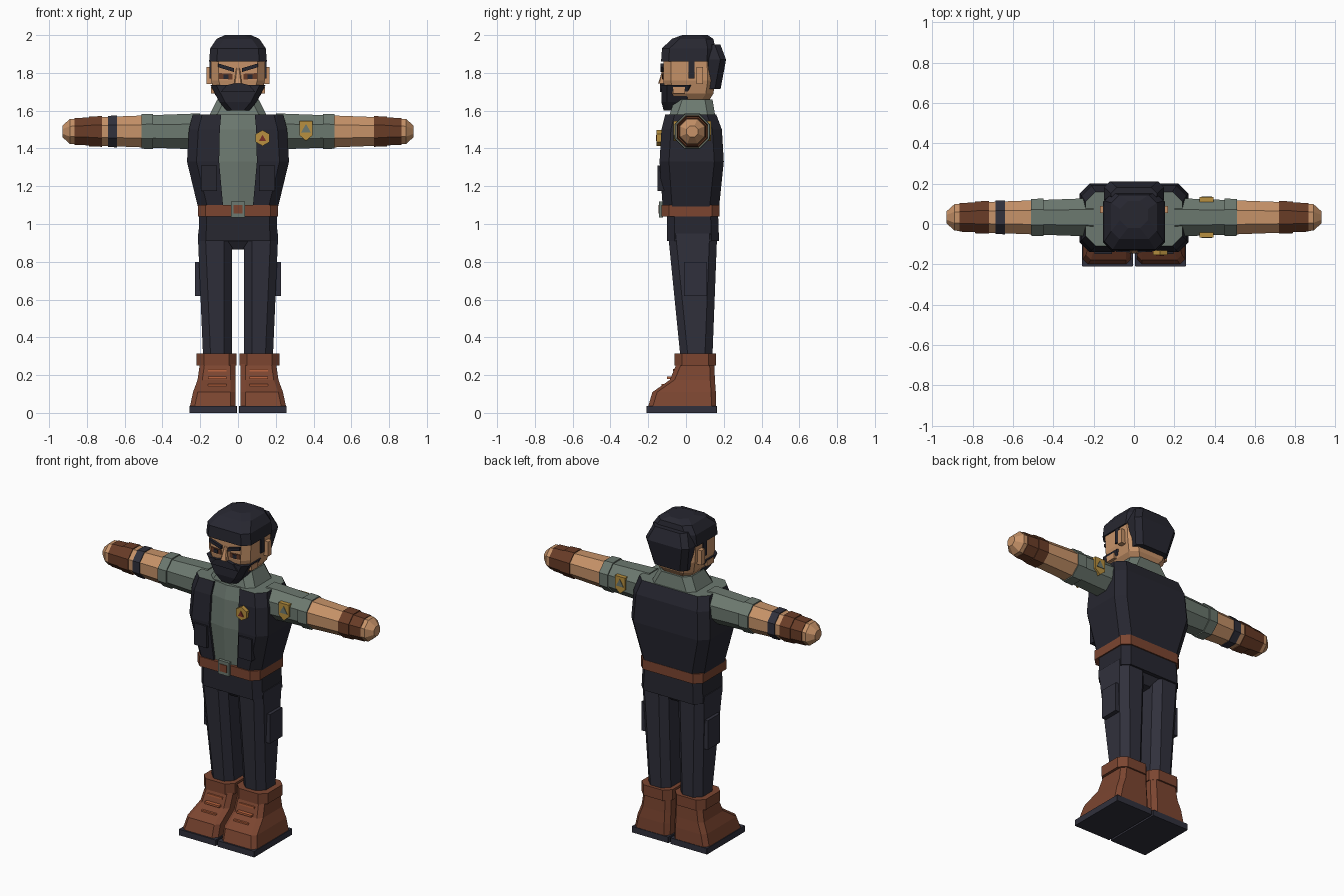
import bpy, bmesh, math

if "Cube" in bpy.data.objects:
    bpy.data.objects.remove(bpy.data.objects["Cube"])


def material(name, red, green, blue):
    mat = bpy.data.materials.new(name)
    mat.use_nodes = True
    mat.diffuse_color = (red, green, blue, 1)
    mat.node_tree.nodes["Principled BSDF"].inputs["Base Color"].default_value = mat.diffuse_color
    return mat


charcoal = material("charcoal", .02, .02, .03)
navy = material("dark navy", .03, .03, .045)
green = material("grey green", .15, .19, .16)
skin = material("skin", .57, .29, .14)
leather = material("boot leather", .2, .06, .03)
dark_leather = material("dark leather", .14, .045, .02)
gold = material("gold", .48, .28, .05)
orange = material("lace orange", .5, .13, .05)
badge_red = material("badge red", .2, .03, .02)


def loft(name, rings, *materials, rule=None):
    """Skin equal closed rings, cap both ends and colour faces by an optional rule."""
    bm = bmesh.new()
    loops = [[bm.verts.new(point) for point in ring] for ring in rings]
    for low, high in zip(loops, loops[1:]):
        for i in range(len(low)):
            bm.faces.new((low[i - 1], low[i], high[i], high[i - 1]))
    bm.faces.new(loops[0])
    bm.faces.new(loops[-1])
    bmesh.ops.recalc_face_normals(bm, faces=bm.faces)
    if rule:
        for face in bm.faces:
            face.material_index = rule(face.calc_center_median(), face.normal)
    mesh = bpy.data.meshes.new(name)
    bm.to_mesh(mesh)
    bm.free()
    for mat in materials:
        mesh.materials.append(mat)
    bpy.context.scene.collection.objects.link(bpy.data.objects.new(name, mesh))


def mirrored(half, centre=0):
    """Close a half outline by reflecting it across a centre line."""
    right = [(centre + x, v) for x, v in half]
    left = [(centre - x, v) for x, v in reversed(half) if x > 0]
    return right + left


def stack(name, mat, *levels, cut=.04, inner=None, side=1):
    """Loft cut-corner rectangles; each level is height, half width, front and back.
    A given inner edge places the piece beside the centre line."""
    rings = []
    for z, half_width, front, back in levels:
        half = [(half_width - cut, front), (half_width, front + cut),
                (half_width, back - cut), (half_width - cut, back)]
        centre = 0 if inner is None else side * (inner + half_width)
        rings.append([(x, y, z) for x, y in mirrored(half, centre)])
    loft(name, rings, mat)


def plate(name, mat, outline, front, back):
    """Flat outline in x and z with thickness along y."""
    loft(name, [[(x, y, z) for x, z in outline] for y in (front, back)], mat)


def bar(name, mat, side, inner, outer, z, height, front, depth, rise=0):
    """Block between two distances from the centre line, optionally slanted up outwards."""
    outline = [(inner, z), (outer, z + rise), (outer, z + rise + height), (inner, z + height)]
    plate(name, mat, [(side * x, v) for x, v in outline], front, front + depth)


def polygon(sides, x, z, radius):
    turns = [math.tau * i / sides for i in range(sides)]
    return [(x + radius * math.sin(t), z + radius * math.cos(t)) for t in turns]


ARM_Y, ARM_Z = .033, 1.49


def arm_radius(x):
    return .103 - .037 * x


def tube(name, mat, side, start, end, swell=0, end_radius=None):
    """Eight-sided arm piece that follows the taper of the arm."""
    rings = []
    for x, radius in ((start, arm_radius(start) + swell),
                      (end, end_radius or arm_radius(end) + swell)):
        corner = radius / math.cos(math.pi / 8)
        turns = [math.tau * (i + .5) / 8 for i in range(8)]
        rings.append([(side * x, ARM_Y + corner * math.cos(t), ARM_Z + corner * math.sin(t))
                      for t in turns])
    loft(name, rings, mat)


# Torso: vest with a recessed shirt strip and green shoulders
def torso_ring(z, half_width, front, back, cut=.05, recess=.015):
    strip = .37 * half_width
    half = [(0, front), (strip, front + recess), (strip, front),
            (half_width - cut, front), (half_width, front + cut),
            (half_width, back - cut), (half_width - cut, back)]
    return [(x, y, z) for x, y in mirrored(half)]


def shirt_rule(centre, normal):
    return int(normal.z > .9 or (abs(centre.x) < .09 and normal.y < -.5))


torso_levels = ((1.04, .2, -.12, .17), (1.33, .27, -.14, .2),
                (1.5, .26, -.13, .19), (1.58, .24, -.11, .16))
loft("vest_and_shirt", [torso_ring(*level) for level in torso_levels],
     charcoal, green, rule=shirt_rule)
stack("collar", green, (1.57, .155, -.09, .155), (1.66, .11, -.06, .14))

# Belt, buckle, hem and crotch
stack("hem", charcoal, (.91, .21, -.1, .175), (1.05, .205, -.1, .17))
stack("belt", leather, (1.04, .213, -.13, .178), (1.1, .213, -.13, .178))
bar("buckle", green, 1, -.038, .038, 1.035, .085, -.142, .02)
bar("buckle_inset", leather, 1, -.024, .024, 1.055, .045, -.146, .006)
stack("crotch", navy, (.865, .06, -.04, .11), (.92, .1, -.08, .16))

for side, label in ((1, "left_"), (-1, "right_")):
    # Trousers and pockets
    stack(label + "trouser_leg", navy, (.3, .076, -.03, .14), (.95, .09, -.095, .165),
          inner=.033, side=side)
    bar(label + "thigh_pocket", navy, side, .19, .227, .62, .18, -.01, .12)
    bar(label + "vest_pocket", charcoal, side, .11, .197, 1.175, .135, -.15, .04)

    # Boots
    stack(label + "sole", navy, (0, .126, -.21, .163), (.037, .126, -.21, .163),
          cut=.002, inner=.006, side=side)
    stack(label + "boot", leather, (.035, .12, -.2, .16), (.11, .112, -.178, .158),
          (.175, .1, -.085, .153), (.26, .094, -.05, .15), cut=.025, inner=.014, side=side)
    stack(label + "boot_cuff", leather, (.25, .106, -.06, .16), (.315, .106, -.06, .16),
          inner=.008, side=side)
    for row in range(3):
        bar(label + "boot_lace", orange, side, .06, .16,
            .14 + .04 * row, .012, -.13 + .03 * row, .03)

    # Arms
    tube(label + "sleeve", green, side, .2, .46)
    tube(label + "sleeve_cuff", green, side, .45, .51, swell=.007)
    tube(label + "forearm", skin, side, .5, .73)
    tube(label + "glove_cuff", dark_leather, side, .72, .79, swell=.005)
    tube(label + "glove", dark_leather, side, .78, .865)
    tube(label + "palm", skin, side, .86, .89, swell=-.004)
    tube(label + "fingertips", skin, side, .89, .93, swell=-.004, end_radius=.03)

    # Ears, sideburns, brows, eyes and bare cheek patches
    bar(label + "ear", skin, side, .13, .168, 1.74, .09, .055, .035)
    bar(label + "sideburn", charcoal, side, .13, .151, 1.77, .1, .012, .033)
    bar(label + "eyebrow", charcoal, side, .022, .105, 1.805, .02, -.135, .03, rise=.025)
    bar(label + "eye", dark_leather, side, .03, .1, 1.765, .03, -.124, .008, rise=.004)
    bar(label + "pupil", charcoal, side, .05, .078, 1.768, .024, -.127, .008)
    bar(label + "cheek_patch", skin, side, .12, .142, 1.69, .035, -.07, .065)

tube("wristband", navy, -1, .64, .688, swell=.005)

# Head, nose and beard
stack("neck", skin, (1.55, .085, -.04, .12), (1.7, .085, -.04, .13))
stack("head", skin, (1.62, .07, -.08, .1), (1.69, .125, -.11, .145),
      (1.76, .142, -.12, .155), (1.89, .145, -.12, .15))
stack("nose", skin, (1.745, .02, -.147, -.1), (1.825, .01, -.122, -.1), cut=.005)
stack("beard", charcoal, (1.6, .06, -.118, -.02), (1.645, .098, -.13, .03),
      (1.735, .145, -.13, .048), cut=.03)
plate("moustache", charcoal, mirrored([(0, 1.75), (.06, 1.735), (.09, 1.7)]), -.138, -.11)

# Hair
stack("hair_top", charcoal, (1.86, .153, -.132, .15), (1.93, .147, -.127, .155),
      (1.98, .113, -.075, .145), (2, .07, -.02, .115))
stack("hair_back", charcoal, (1.715, .115, .09, .183), (1.87, .148, .09, .212),
      (1.95, .115, .11, .182), cut=.03)

# Chest badge, and sleeve badges on both faces of the left sleeve
plate("chest_badge", gold, polygon(6, .13, 1.455, .042), -.155, -.12)
plate("chest_badge_mark", badge_red, polygon(3, .13, 1.45, .022), -.16, -.152)
shield = mirrored([(0, 1.44), (.035, 1.47), (.035, 1.545)], .36)
for facing, label in ((-1, "front_"), (1, "back_")):
    surface = ARM_Y + facing * .1
    plate(label + "sleeve_badge", gold, shield, surface, surface - facing * .025)
    plate(label + "sleeve_badge_mark", green, polygon(3, .36, 1.5, .03),
          surface + facing * .003, surface - facing * .004)
